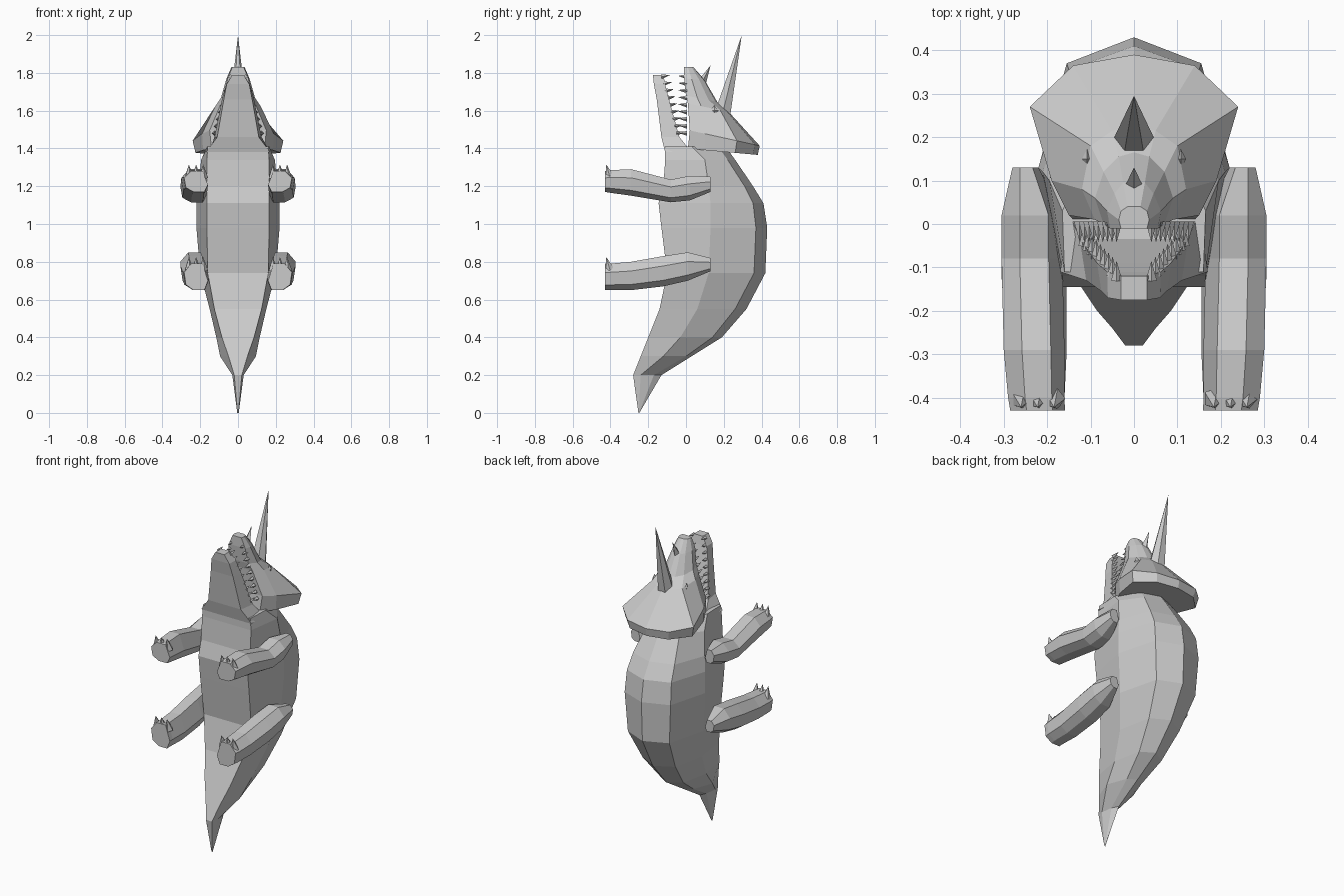
import bpy, bmesh, math
from mathutils import Vector

if "Cube" in bpy.data.objects:
    bpy.data.objects.remove(bpy.data.objects["Cube"])

hide = bpy.data.materials.new("grey hide")
hide.diffuse_color = (0.6, 0.6, 0.6, 1)
hide.use_nodes = True
hide.node_tree.nodes["Principled BSDF"].inputs["Base Color"].default_value = hide.diffuse_color


def finish(name, bm):
    bmesh.ops.recalc_face_normals(bm, faces=bm.faces[:])
    me = bpy.data.meshes.new(name)
    bm.to_mesh(me)
    bm.free()
    me.materials.append(hide)
    ob = bpy.data.objects.new(name, me)
    bpy.context.collection.objects.link(ob)
    return ob


def loft(name, rings):
    """Skin closed rings of 3D points and cap both ends."""
    bm = bmesh.new()
    vs = [[bm.verts.new(p) for p in r] for r in rings]
    n = len(vs[0])
    for a, b in zip(vs, vs[1:]):
        for i in range(n):
            j = (i + 1) % n
            bm.faces.new((a[i], a[j], b[j], b[i]))
    bm.faces.new(vs[0])
    bm.faces.new(vs[-1])
    return finish(name, bm)


def sym_ring(z0, slope, half):
    """Mirror a half outline of (x, y), tilted along y."""
    pts = half + [(-x, y) for x, y in reversed(half) if x > 0]
    return [(x, y, z0 + slope * y) for x, y in pts]


def spike(bm, base, tip, r, sides=4):
    """Pointed cone from base to tip."""
    base, tip = Vector(base), Vector(tip)
    q = (tip - base).to_track_quat('Z', 'Y')
    ring = [bm.verts.new(base + q @ Vector((r * math.cos(2 * math.pi * i / sides),
                                            r * math.sin(2 * math.pi * i / sides), 0)))
            for i in range(sides)]
    top = bm.verts.new(tip)
    bm.faces.new(ring)
    for i in range(sides):
        bm.faces.new((ring[i], ring[(i + 1) % sides], top))


# Body and tail: z, belly (x, y), flank (x, y), back edge (x, y), spine y
body = [
    (0.00, .002, -.252, .004, -.25, .002, -.248, -.247),
    (0.20, .020, -.28, .030, -.24, .020, -.17, -.13),
    (0.30, .050, -.24, .095, -.12, .050, .00, .03),
    (0.40, .085, -.20, .115, -.03, .080, .14, .19),
    (0.55, .125, -.14, .150, .06, .110, .26, .32),
    (0.74, .160, -.10, .200, .12, .140, .36, .42),
    (0.98, .165, -.13, .220, .13, .155, .37, .43),
    (1.11, .165, -.145, .220, .13, .150, .355, .41),
    (1.20, .165, -.12, .210, .12, .140, .31, .355),
    (1.34, .165, -.11, .195, .10, .110, .22, .26),
    (1.41, .160, -.11, .165, .03, .100, .17, .21),
]
loft("body", [sym_ring(z, 0, [(a, b), (c, d), (e, f), (0, g)])
              for z, a, b, c, d, e, f, g in body])

# Lower jaw: z, underside (x, y), tooth edge (x, y)
jaw = [(1.38, .170, -.11, .150, .03), (1.46, .110, -.13, .125, -.035),
       (1.66, .075, -.155, .085, -.09), (1.74, .060, -.17, .062, -.11),
       (1.79, .030, -.175, .030, -.12)]
loft("lower_jaw", [sym_ring(z, 0, [(a, b), (c, d)]) for z, a, b, c, d in jaw])

# Skull and flared frill, from frill underside to snout tip
loft("head", [sym_ring(*s) for s in [
    (1.40, -.09, [(.14, .01), (.185, .10), (.225, .26), (.13, .355), (0, .38)]),
    (1.50, -.22, [(.15, .02), (.190, .10), (.240, .27), (.14, .365), (0, .39)]),
    (1.64, -.20, [(.09, .01), (.120, .08), (.100, .18), (.05, .215), (0, .225)]),
    (1.68, -.20, [(.07, .00), (.090, .06), (.070, .12), (.035, .155), (0, .165)]),
    (1.77, -.10, [(.055, -.01), (.062, .03), (.045, .07), (.025, .095), (0, .10)]),
    (1.83, .00, [(.03, -.01), (.035, .01), (.030, .03), (.015, .04), (0, .04)]),
]])

# Horns
bm = bmesh.new()
spike(bm, (0, .19, 1.57), (0, .295, 2.0), .05, 6)
finish("brow_horn", bm)
bm = bmesh.new()
spike(bm, (0, .085, 1.75), (0, .13, 1.84), .022, 4)
finish("nose_horn", bm)

# Teeth along both jaws
upper, lower = bmesh.new(), bmesh.new()
for s in (-1, 1):
    for i in range(9):
        t = i / 8
        z = 1.48 + .30 * t
        xu = .125 - .085 * t
        spike(upper, (s * xu, .005, z), (s * xu, -.042, z + .004), .013)
        xl = .115 - .075 * t
        yl = -.04 - .08 * t
        spike(lower, (s * xl, yl - .01, z), (s * xl, yl + .035, z + .008), .013)
finish("upper_teeth", upper)
finish("lower_teeth", lower)

# Diamond eyes
bm = bmesh.new()
for s in (-1, 1):
    c = Vector((s * .108, .15, 1.60))
    rim = [bm.verts.new(c + Vector((0, dy, dz)))
           for dy, dz in ((.022, 0), (0, .027), (-.022, 0), (0, -.027))]
    for side in (-1, 1):
        p = bm.verts.new(c + Vector((side * .012, 0, 0)))
        for i in range(4):
            bm.faces.new((rim[i], rim[(i + 1) % 4], p))
finish("eyes", bm)

# Legs: y, centre x, half width, centre z, half height
OUTLINE = [(-.55, 1), (.4, 1), (1, .35), (.85, -.6), (.2, -1), (-.7, -1), (-1, -.3)]
limbs = {
    "front_leg": [(.13, .25, .03, 1.21, .04), (.02, .235, .07, 1.19, .065),
                  (-.08, .235, .07, 1.175, .06), (-.29, .23, .07, 1.22, .07),
                  (-.40, .225, .065, 1.225, .06), (-.43, .222, .063, 1.225, .055)],
    "rear_leg": [(.13, .25, .03, .785, .035), (.01, .235, .07, .775, .075),
                 (-.12, .23, .075, .75, .08), (-.29, .225, .07, .725, .075),
                 (-.40, .225, .065, .72, .07), (-.43, .222, .063, .72, .07)],
}
for name, rows in limbs.items():
    for s, side in ((-1, "left"), (1, "right")):
        loft(f"{name}_{side}", [[(s * (x + u * w), y, z + v * h) for u, v in OUTLINE]
                                for y, x, w, z, h in rows])
        # Upturned toes
        bm = bmesh.new()
        y, x, w, z, h = rows[-1]
        for dx in (-.038, 0, .038):
            spike(bm, (s * (x + dx), y + .028, z + h - .035),
                  (s * (x + dx), y + .008, z + h + .035), .026, 5)
        finish(f"{name}_toes_{side}", bm)
